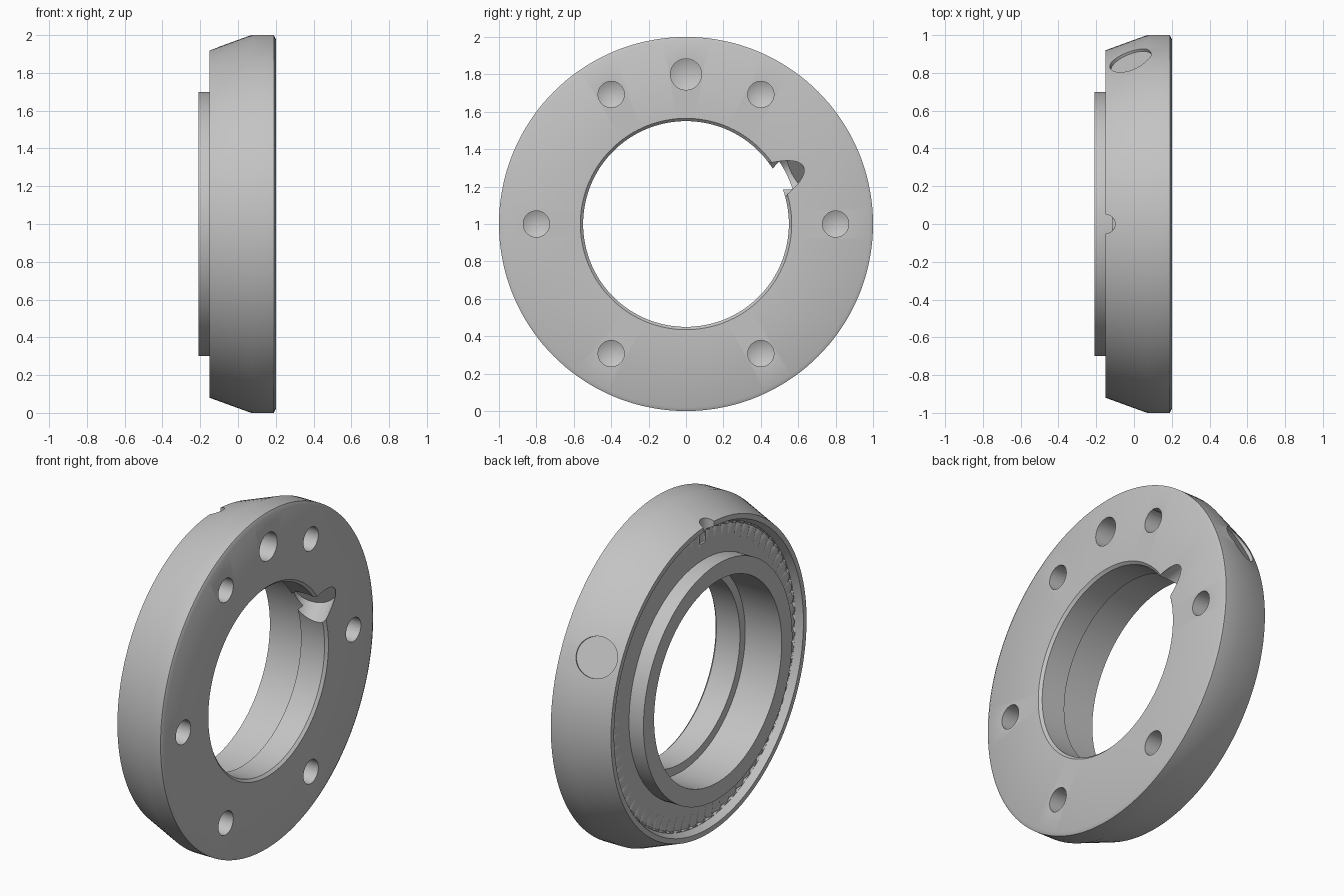
import bpy, bmesh, math
from mathutils import Vector, Matrix

if "Cube" in bpy.data.objects:
    bpy.data.objects.remove(bpy.data.objects["Cube"])

C = Vector((0, 0, 1))      # centre of the ring, axis along x
SEG = 144

steel = bpy.data.materials.new("steel_grey")
steel.diffuse_color = (0.55, 0.55, 0.55, 1)
steel.use_nodes = True
steel.node_tree.nodes["Principled BSDF"].inputs["Base Color"].default_value = steel.diffuse_color

def lathe(name, profile, closed):
    """Spin (x, r, x on odd segments) points about the x axis; r = 0 makes a pole."""
    bm = bmesh.new()
    rings = []
    for p in profile:
        x, r = p[:2]
        if r == 0:
            rings.append([bm.verts.new((x, 0, 0))] * SEG)
            continue
        ring = []
        for i in range(SEG):
            a = 2 * math.pi * i / SEG
            px = p[2] if len(p) > 2 and i % 2 else x
            ring.append(bm.verts.new((px, r * math.cos(a), r * math.sin(a))))
        rings.append(ring)
    n = len(rings)
    for k in range(n if closed else n - 1):
        a, b = rings[k], rings[(k + 1) % n]
        for i in range(SEG):
            j = (i + 1) % SEG
            vs = list(dict.fromkeys((a[i], a[j], b[j], b[i])))
            if len(vs) > 2:
                bm.faces.new(vs)
    bmesh.ops.triangulate(bm, faces=[f for f in bm.faces if len(f.verts) == 4
                                     and max(v.co.x for v in f.verts) < -0.09
                                     and min(v.co.yz.length for v in f.verts) > 0.73])
    bmesh.ops.recalc_face_normals(bm, faces=bm.faces)
    me = bpy.data.meshes.new(name)
    bm.to_mesh(me)
    bm.free()
    me.materials.append(steel)
    ob = bpy.data.objects.new(name, me)
    ob.location = C
    bpy.context.collection.objects.link(ob)
    return ob

def rod(name, start, end, radius):
    """Cylinder between two points given relative to the ring centre."""
    d = end - start
    bpy.ops.mesh.primitive_cylinder_add(vertices=48, radius=radius, depth=d.length,
                                        location=C + (start + end) / 2,
                                        rotation=d.to_track_quat('Z', 'Y').to_euler())
    ob = bpy.context.object
    ob.name = name
    ob.data.materials.append(steel)
    return ob

# Ring body: bevelled rim, toothed recess, raised collar and stepped bore
body = lathe("ring_body", [
    (0.19, 1.0), (0.07, 1.0), (-0.15, 0.92), (-0.15, 0.89), (-0.11, 0.87),
    (-0.115, 0.86, -0.10), (-0.115, 0.745), (-0.115, 0.70), (-0.21, 0.70),
    (-0.21, 0.60), (0.03, 0.60), (0.03, 0.55), (0.185, 0.55), (0.20, 0.565),
    (0.20, 0.98)], True)

cutters = []

# Drilled holes with conical bottoms in the flat face
for deg, r in ((0, .07), (60, .07), (120, .07), (180, .07), (240, .07), (300, .07), (90, .083)):
    a = math.radians(deg)
    c = lathe("drill_cutter", [(0.3, 0), (0.3, r), (0.08, r), (0.045, 0)], False)
    # fewer sides are enough for the small holes
    c.location = C + Vector((0, 0.8 * math.cos(a), 0.8 * math.sin(a)))
    cutters.append(c)

# Tilted side port, square to the bevelled rim, with a plug left in its middle
ang, tilt = math.radians(26), math.radians(20)
radial = Vector((0, math.cos(ang), math.sin(ang)))
axis = radial * math.cos(tilt) - Vector((math.sin(tilt), 0, 0))
mouth = radial * 0.967 + Vector((-0.02, 0, 0))
cutters.append(rod("port_outer_cutter", mouth - axis * 0.02, mouth + axis * 0.15, 0.115))
cutters.append(rod("port_inner_cutter", mouth - axis * 0.60, mouth - axis * 0.32, 0.115))

# Small index notch on top of the rim
cutters.append(rod("notch_cutter", Vector((-0.15, 0, 0.80)), Vector((-0.15, 0, 1.1)), 0.05))

for c in cutters:
    m = body.modifiers.new(c.name, 'BOOLEAN')
    m.operation = 'DIFFERENCE'
    m.solver = 'EXACT'
    m.object = c

# Apply the cuts, then discard the cutters
bpy.context.view_layer.update()
dg = bpy.context.evaluated_depsgraph_get()
cut = bpy.data.meshes.new_from_object(body.evaluated_get(dg))
body.modifiers.clear()
body.data = cut
for c in cutters:
    bpy.data.objects.remove(c)

# Smooth curved surfaces, keep machined edges sharp
bpy.ops.object.select_all(action='DESELECT')
body.select_set(True)
bpy.context.view_layer.objects.active = body
bpy.ops.object.shade_smooth_by_angle(angle=math.radians(28))
